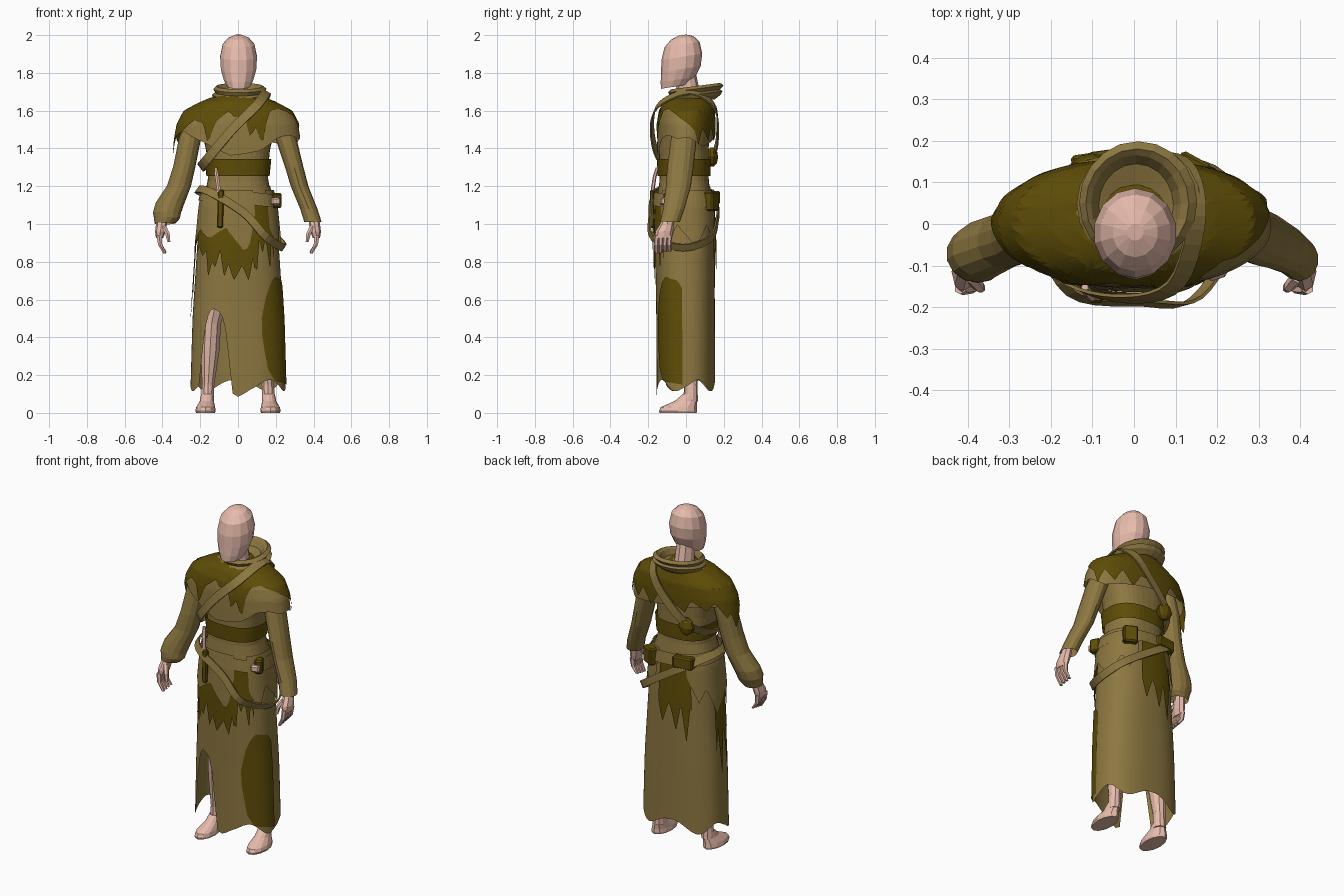
import bpy, bmesh, math
from mathutils import Vector, Matrix

def material(name, rgb):
    m = bpy.data.materials.new(name)
    m.diffuse_color = (*rgb, 1)
    return m

SKIN = material("skin", (0.80, 0.50, 0.41))
OLIVE = material("olive cloth", (0.268, 0.186, 0.053))
DARK = material("dark olive cloth", (0.112, 0.073, 0.002))

def make(name, verts, faces, mat):
    me = bpy.data.meshes.new(name)
    me.from_pydata(verts, [], faces)
    me.materials.append(mat)
    ob = bpy.data.objects.new(name, me)
    bpy.context.collection.objects.link(ob)
    return ob

def grid_faces(rows, cols, wrap):
    return [(r * cols + c, (r + 1) * cols + c, (r + 1) * cols + (c + 1) % cols, r * cols + (c + 1) % cols)
            for r in range(rows - 1) for c in range(cols if wrap else cols - 1)]

def lerp_table(t, table):
    """Linear lookup in rows sorted by their first value."""
    if t <= table[0][0]:
        return table[0][1:]
    for a, b in zip(table, table[1:]):
        if t <= b[0]:
            k = (t - a[0]) / (b[0] - a[0])
            return [u + (v - u) * k for u, v in zip(a[1:], b[1:])]
    return table[-1][1:]

def loft(name, mat, rings, n=12, tilt=0.0, caps=True):
    """Rings (x, y, z, rx, ry) listed from top to bottom."""
    verts = []
    for x, y, z, rx, ry in rings:
        for i in range(n):
            a = 2 * math.pi * i / n
            dy = -ry * math.cos(a)
            verts.append((x + rx * math.sin(a), y + dy, z + tilt * dy))
    faces = grid_faces(len(rings), n, True)
    if caps:
        faces += [tuple(range(n)), tuple(reversed(range(len(verts) - n, len(verts))))]
    return make(name, verts, faces, mat)

def power(v, p):
    return math.copysign(abs(v) ** p, v)

# Cloth forms: (roundness, rows of z, centre y, half width, half depth)
BODY = (0.82, [(0.08, 0.0, 0.25, 0.152), (0.5, -0.002, 0.238, 0.152), (0.9, -0.007, 0.212, 0.154),
               (1.1, -0.008, 0.192, 0.146), (1.25, -0.01, 0.155, 0.128), (1.4, -0.012, 0.17, 0.132),
               (1.52, -0.008, 0.2, 0.132), (1.6, 0.0, 0.18, 0.112), (1.66, 0.02, 0.1, 0.08)])
CAPE = (0.92, [(1.35, -0.005, 0.342, 0.152), (1.45, -0.002, 0.334, 0.153), (1.53, 0.0, 0.32, 0.152),
               (1.6, 0.005, 0.283, 0.143), (1.65, 0.01, 0.19, 0.122), (1.68, 0.025, 0.11, 0.1), (1.69, 0.025, 0.05, 0.05)])

def surface(form, a, z, off):
    cy, rx, ry = lerp_table(z, form[1])
    return ((rx + off) * power(math.sin(a), form[0]), cy - (ry + off) * power(math.cos(a), form[0]), z)

def sheet(name, mat, form, a0, a1, n, top, hem, off, rows=9):
    """Cloth following a form, between angles in degrees (0 = front, 90 = +x)."""
    val = lambda f, d: f(d) if callable(f) else f
    degs = [a0 + (a1 - a0) * i / (n - 1) for i in range(n)]
    verts = []
    for r in range(rows):
        t = r / (rows - 1)
        for d in degs:
            z = val(top, d) * (1 - t) + val(hem, d) * t
            verts.append(surface(form, math.radians(d), z, off))
    return make(name, verts, grid_faces(rows, n, False), mat)

def table_hem(table):
    return lambda d: lerp_table(d, table)[0]

def ragged(base, amp, step):
    """Torn hem with teeth of varied length."""
    def f(d):
        t = (d / step) % 1
        return base - amp * (1 - abs(2 * t - 1)) * (0.35 + 0.65 * abs(math.sin(7.3 * (d // step) + 1)))
    return f

def ribbon(name, mat, pts, width, centre, per=5):
    """Closed flat strap through the points, facing away from the centre."""
    p = [Vector(q) for q in pts]
    n, path, verts = len(p), [], []
    for i in range(n):
        a, b, c, d = (p[(i + k) % n] for k in (-1, 0, 1, 2))
        for s in range(per):
            t = s / per
            path.append(0.5 * (2 * b + (c - a) * t + (2 * a - 5 * b + 4 * c - d) * t * t
                               + (3 * b - a - 3 * c + d) * t ** 3))
    m = len(path)
    for i, q in enumerate(path):
        out = (q - Vector(centre)).normalized()
        side = (path[(i + 1) % m] - path[i - 1]).cross(out).normalized() * width / 2
        verts += [q + side, q - side]
    faces = [(2 * i, 2 * i + 1, (2 * i + 3) % (2 * m), (2 * i + 2) % (2 * m)) for i in range(m)]
    ob = make(name, verts, faces, mat)
    mod = ob.modifiers.new("thickness", 'SOLIDIFY')
    mod.thickness, mod.offset = 0.008, 0
    return ob

def box(name, mat, loc, size, turn=0.0, lean=0.0, bevel=0.008):
    bm = bmesh.new()
    bmesh.ops.create_cube(bm, size=1, matrix=Matrix.Diagonal((*size, 1)))
    bmesh.ops.bevel(bm, geom=bm.edges[:], offset=bevel, segments=1, affect='EDGES')
    me = bpy.data.meshes.new(name)
    bm.to_mesh(me)
    bm.free()
    me.materials.append(mat)
    ob = bpy.data.objects.new(name, me)
    ob.location, ob.rotation_euler = loc, (0, lean, turn)
    bpy.context.collection.objects.link(ob)

# Head and neck
loft("head", SKIN, [(0.003, -0.02, 2.0, 0.02, 0.02), (0.003, -0.02, 1.985, 0.055, 0.06), (0.003, -0.021, 1.95, 0.086, 0.093),
                    (0.003, -0.022, 1.885, 0.1, 0.108), (0.003, -0.027, 1.82, 0.096, 0.105), (0.003, -0.042, 1.765, 0.08, 0.092),
                    (0.003, -0.056, 1.728, 0.062, 0.077)], 14, 0.16)
loft("neck", SKIN, [(0, -0.005, 1.8, 0.052, 0.058), (0, 0.012, 1.7, 0.055, 0.06), (0, 0.02, 1.58, 0.07, 0.07)], 10)

# Legs, feet and hands, mirrored
for s, side in ((-1, "right"), (1, "left")):
    loft(side + "_leg", SKIN, [(s * 0.1, 0, 0.95, 0.08, 0.085), (s * 0.125, -0.01, 0.55, 0.06, 0.062),
                               (s * 0.14, 0.0, 0.47, 0.052, 0.055), (s * 0.148, 0.018, 0.33, 0.052, 0.055),
                               (s * 0.158, 0.025, 0.15, 0.034, 0.036), (s * 0.162, 0.025, 0.06, 0.036, 0.038)], 10)
    loft(side + "_foot", SKIN, [(s * 0.162, 0.02, 0.1, 0.033, 0.036), (s * 0.165, 0.0, 0.064, 0.037, 0.058),
                                (s * 0.171, -0.038, 0.03, 0.05, 0.096), (s * 0.172, -0.042, 0.01, 0.054, 0.101),
                                (s * 0.172, -0.042, 0.0, 0.05, 0.098)], 12)
    loft(side + "_palm", SKIN, [(s * 0.4, -0.08, 1.06, 0.026, 0.028), (s * 0.405, -0.1, 1.0, 0.029, 0.037),
                                (s * 0.411, -0.115, 0.96, 0.028, 0.047), (s * 0.415, -0.12, 0.925, 0.019, 0.045)], 8)
    for k in range(4):
        y = -0.155 + 0.023 * k
        loft(f"{side}_finger_{k + 1}", SKIN, [(s * 0.418, y, 0.94, 0.015, 0.014), (s * 0.412, y - 0.003, 0.89, 0.013, 0.013),
                                              (s * 0.387, y - 0.002, 0.843 + 0.004 * k, 0.009, 0.01)], 6)
    loft(side + "_thumb", SKIN, [(s * 0.395, -0.125, 0.99, 0.017, 0.017), (s * 0.374, -0.15, 0.95, 0.014, 0.014),
                                 (s * 0.366, -0.155, 0.905, 0.009, 0.01)], 6)

# Sleeves: wide on the right, narrow on the left
loft("right_sleeve", OLIVE, [(-0.215, 0, 1.57, 0.05, 0.065), (-0.255, -0.012, 1.45, 0.06, 0.068), (-0.285, -0.03, 1.3, 0.06, 0.07),
                             (-0.313, -0.04, 1.2, 0.065, 0.068), (-0.36, -0.06, 1.11, 0.078, 0.07),
                             (-0.376, -0.072, 1.06, 0.076, 0.068), (-0.376, -0.08, 1.03, 0.07, 0.062),
                             (-0.388, -0.085, 1.003, 0.056, 0.052)], 14, -0.1, False)
loft("left_sleeve", OLIVE, [(0.215, 0, 1.57, 0.05, 0.065), (0.255, -0.012, 1.45, 0.057, 0.068), (0.298, -0.03, 1.3, 0.05, 0.07),
                            (0.326, -0.04, 1.2, 0.048, 0.066), (0.375, -0.065, 1.08, 0.047, 0.057),
                            (0.397, -0.085, 1.01, 0.047, 0.052)], 14, 0, False)

# Robe: tunic and long skirt with a front slit
sheet("tunic", OLIVE, BODY, -180, 180, 37, 1.66, 1.12, 0.0, 11)

def skirt_hem(d):
    x = 0.245 * power(math.sin(math.radians(d)), 0.82)
    z = 0.145 + 0.03 * math.sin(math.radians(d * 5 - 100)) - 0.03 * max(0, 1 - abs(x) / 0.06) * (abs(d) < 90)
    u = abs((x + 0.118) / 0.082)
    return z + (0.38 * (1 - u ** 3.5) if abs(d) < 90 and u < 1 else 0)
sheet("skirt", OLIVE, BODY, -180, 180, 91, 1.2, skirt_hem, 0.003, 12)

# Dark patch on the left of the skirt
sheet("skirt_patch", DARK, BODY, 26, 86, 16,
      table_hem([(26, 0.5), (33, 0.61), (44, 0.69), (55, 0.72), (80, 0.7), (86, 0.66)]),
      table_hem([(26, 0.42), (33, 0.24), (45, 0.17), (86, 0.15)]), 0.009)

# Torn cloths hanging from the waist
sheet("front_torn_cloth", DARK, BODY, -72, 26, 80, 1.08,
      table_hem([(-72, 0.84), (-62, 0.88), (-52, 0.83), (-44, 0.86), (-38, 0.72), (-32, 0.8), (-27, 0.77), (-20, 0.86),
                 (-14, 0.72), (-9, 0.79), (-3, 0.7), (3, 0.78), (10, 0.7), (16, 0.82), (21, 0.75), (26, 0.92)]), 0.012)
sheet("left_torn_cloth", DARK, BODY, 16, 52, 28, 1.1, ragged(0.93, 0.2, 12), 0.015)
sheet("back_torn_cloth", DARK, BODY, 165, 212, 36, 1.12, ragged(0.88, 0.22, 15), 0.014)
sheet("side_torn_cloth", DARK, BODY, -104, -76, 30, 1.0, ragged(0.74, 0.3, 11), 0.014)
sheet("front_apron", OLIVE, BODY, -80, 20, 26, 1.18,
      table_hem([(-80, 0.9), (-60, 0.97), (-38, 0.92), (-22, 0.96), (-12, 0.98), (-4, 0.93), (6, 0.85), (12, 0.9), (20, 1.05)]),
      0.019)
sheet("hip_flap", OLIVE, BODY, 45, 160, 30, 1.18,
      table_hem([(45, 0.98), (62, 0.86), (80, 1.0), (105, 0.87), (130, 1.0), (145, 0.92), (160, 1.04)]), 0.018)
sheet("back_flap", OLIVE, BODY, 205, 282, 24, 1.18,
      table_hem([(205, 1.05), (225, 0.9), (240, 0.98), (262, 0.83), (282, 0.95)]), 0.016)

# Shoulder cape in two layers
sheet("under_cape", OLIVE, CAPE, -180, 180, 61, 1.69,
      table_hem([(-180, 1.46), (-120, 1.5), (-90, 1.47), (-60, 1.49), (-30, 1.43), (-5, 1.36), (20, 1.39), (38, 1.46),
                 (55, 1.47), (75, 1.45), (95, 1.46), (125, 1.41), (180, 1.46)]), -0.003, 12)
sheet("torn_cape", DARK, CAPE, -180, 180, 121, 1.69,
      table_hem([(-180, 1.5), (-165, 1.44), (-158, 1.52), (-140, 1.47), (-128, 1.52), (-112, 1.43), (-104, 1.46), (-95, 1.36),
                 (-80, 1.46), (-62, 1.49), (-45, 1.55), (-32, 1.53), (-26, 1.42), (-20, 1.54), (-8, 1.6), (-2, 1.56),
                 (5, 1.58), (10, 1.44), (14, 1.53), (20, 1.42), (26, 1.54), (34, 1.6), (50, 1.61), (70, 1.58), (90, 1.54),
                 (105, 1.5), (114, 1.42), (122, 1.51), (138, 1.44), (146, 1.52), (160, 1.43), (168, 1.51), (180, 1.5)]), 0.005, 12)

# Rolled cowl around the neck
loft("cowl", OLIVE, [(0.003, 0.03, 1.675, 0.05, 0.055), (0.005, 0.045, 1.69, 0.09, 0.1), (0.005, 0.048, 1.72, 0.108, 0.118),
                     (0.008, 0.05, 1.73, 0.124, 0.131),
                     (0.01, 0.052, 1.715, 0.142, 0.147), (0.008, 0.048, 1.695, 0.128, 0.132),
                     (0.012, 0.048, 1.685, 0.15, 0.145), (0.01, 0.042, 1.665, 0.142, 0.14),
                     (0.005, 0.035, 1.645, 0.115, 0.118)], 20, 0.13, False)

# Waist band and belts
sheet("waist_band", DARK, BODY, -180, 180, 41, 1.345, 1.255, 0.012, 3)
sheet("waist_sash", OLIVE, BODY, -180, 180, 41, lambda d: 1.175 - 0.02 * math.sin(math.radians(d)),
      lambda d: 1.105 - 0.02 * math.sin(math.radians(d)), 0.024, 3)
ribbon("chest_strap", OLIVE, [(0.15, 0.02, 1.7), (0.1, -0.145, 1.63), (-0.03, -0.18, 1.5), (-0.165, -0.135, 1.34),
                              (-0.195, 0.0, 1.3), (-0.12, 0.138, 1.36), (0.02, 0.168, 1.5), (0.12, 0.145, 1.63)],
       0.05, (0, 0, 1.45))
ribbon("hip_strap", OLIVE, [(0.24, -0.02, 0.875), (0.15, -0.178, 0.93), (0.03, -0.19, 1.06), (-0.15, -0.165, 1.17),
                            (-0.215, 0.0, 1.18), (-0.12, 0.155, 1.13), (0.06, 0.165, 1.02), (0.205, 0.125, 0.92)],
       0.042, (0, 0, 1.03))

# Pouches, knife and small belt items
box("back_left_pouch", DARK, (0.14, 0.135, 1.12), (0.08, 0.055, 0.1), -0.5)
box("back_right_pouch", DARK, (-0.09, 0.148, 1.14), (0.12, 0.05, 0.07), 0.15)
box("left_pouch", DARK, (0.2, -0.085, 1.125), (0.045, 0.06, 0.08), 0.5)
box("belt_bottle", SKIN, (0.198, -0.118, 1.12), (0.05, 0.03, 0.04), 0.3)
loft("round_pouch", DARK, [(-0.1, 0.138, 1.405, 0.012, 0.01), (-0.1, 0.138, 1.388, 0.036, 0.026),
                           (-0.1, 0.138, 1.355, 0.05, 0.032), (-0.1, 0.138, 1.322, 0.036, 0.026),
                           (-0.1, 0.138, 1.305, 0.012, 0.01)], 10)
box("knife_sheath", DARK, (-0.093, -0.18, 1.08), (0.032, 0.02, 0.2), 0, 0.03, 0.006)
loft("knife_handle", SKIN, [(-0.118, -0.152, 1.3, 0.009, 0.008), (-0.112, -0.166, 1.25, 0.012, 0.01),
                            (-0.1, -0.178, 1.17, 0.012, 0.01)], 6)
